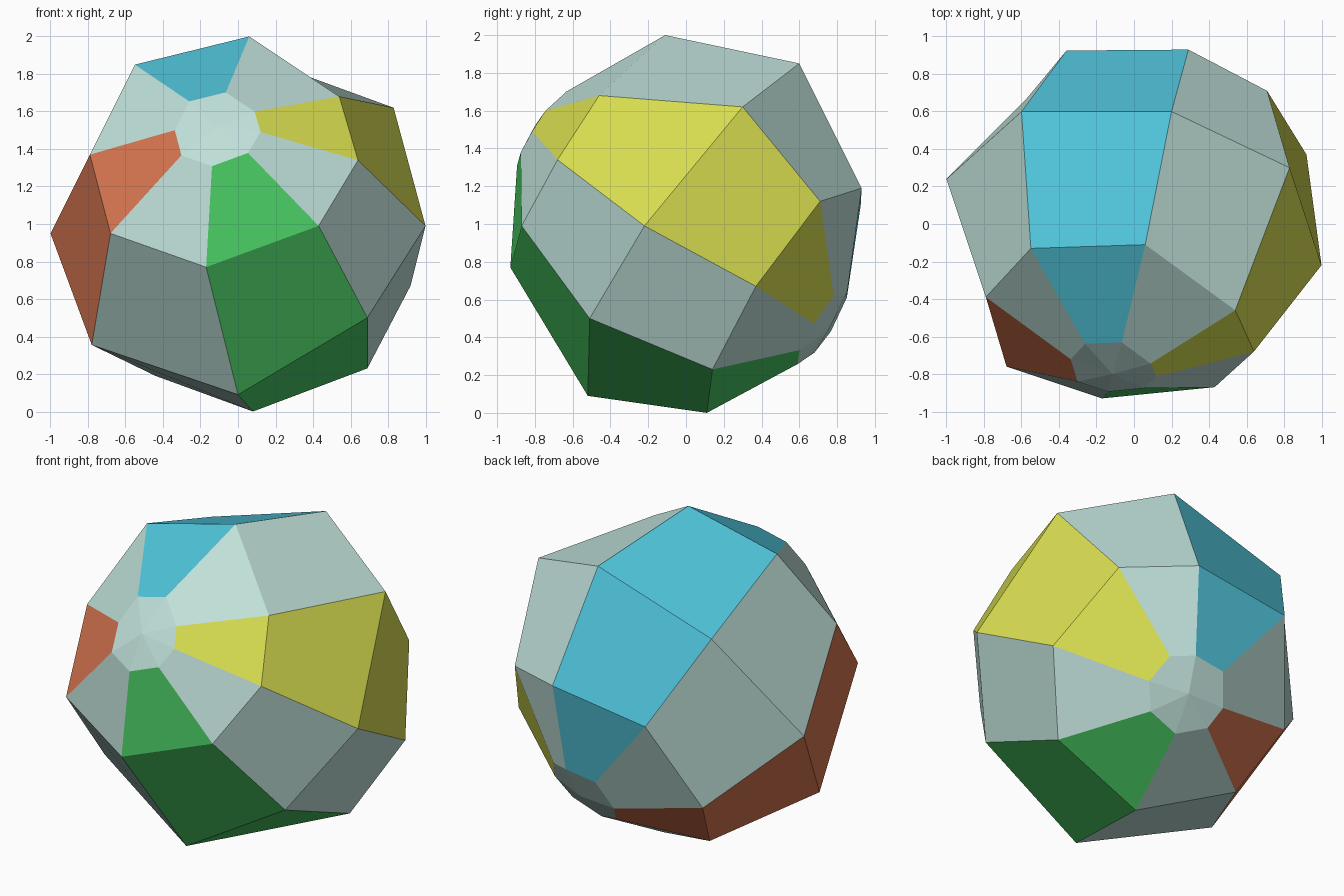
import bpy, bmesh
from mathutils import Vector

if "Cube" in bpy.data.objects:
    bpy.data.objects.remove(bpy.data.objects["Cube"])


def material(name, rgb):
    m = bpy.data.materials.new(name)
    m.diffuse_color = (*rgb, 1)
    m.use_nodes = True
    m.node_tree.nodes["Principled BSDF"].inputs["Base Color"].default_value = m.diffuse_color
    return m


mats = [material("pale_grey_green", (0.52, 0.74, 0.69)),
        material("cyan", (0.08, 0.55, 0.70)),
        material("red", (0.68, 0.18, 0.08)),
        material("green", (0.07, 0.62, 0.13)),
        material("yellow", (0.68, 0.72, 0.08))]

# three uneven rings of the slightly squashed ball, front to back
front = [(.06, -.11, 2), (-.55, -.13, 1.85), (-.79, -.39, 1.37), (-.68, -.76, .95),
         (-.17, -.93, .77), (.43, -.87, .99), (.64, -.68, 1.34), (.54, -.46, 1.68)]
middle = [(.20, .60, 1.85), (-.60, .60, 1.60), (-1, .24, .95), (-.78, -.23, .355),
          (0, -.52, .09), (.69, -.51, .50), (1, -.22, .99), (.83, .30, 1.62)]
back = [(.29, .93, 1.19), (-.36, .925, 1.10), (-.58, .66, .54), (-.44, .39, .19),
        (.08, .11, 0), (.69, .14, .23), (.92, .37, .67), (.71, .71, 1.12)]


def hub(ring, centre, k=0.32):
    """Small ring around a pole, a shrunken copy of its neighbour."""
    mid = sum((Vector(p) for p in ring), Vector()) / len(ring)
    return [Vector(centre) + (Vector(p) - mid) * k for p in ring]


front_hub = hub(front, (-.105, -.77, 1.50))
back_hub = hub(back, (.21, .725, .46))

bm = bmesh.new()
rings = [[bm.verts.new(p) for p in r] for r in (front_hub, front, middle, back, back_hub)]

# eight panels, every other one coloured
for a, b in zip(rings, rings[1:]):
    for i in range(8):
        j = (i + 1) % 8
        f = bm.faces.new((a[i], b[i], b[j], a[j]))
        f.material_index = 0 if i % 2 else 1 + i // 2

# pale caps over both poles
for ring, tip in ((rings[0], (-.115, -.80, 1.52)), (rings[-1], (.22, .755, .44))):
    pole = bm.verts.new(tip)
    for i in range(8):
        bm.faces.new((ring[i], ring[(i + 1) % 8], pole))

bmesh.ops.recalc_face_normals(bm, faces=bm.faces)
mesh = bpy.data.meshes.new("beach_ball")
bm.to_mesh(mesh)
bm.free()
for m in mats:
    mesh.materials.append(m)
bpy.context.collection.objects.link(bpy.data.objects.new("beach_ball", mesh))
